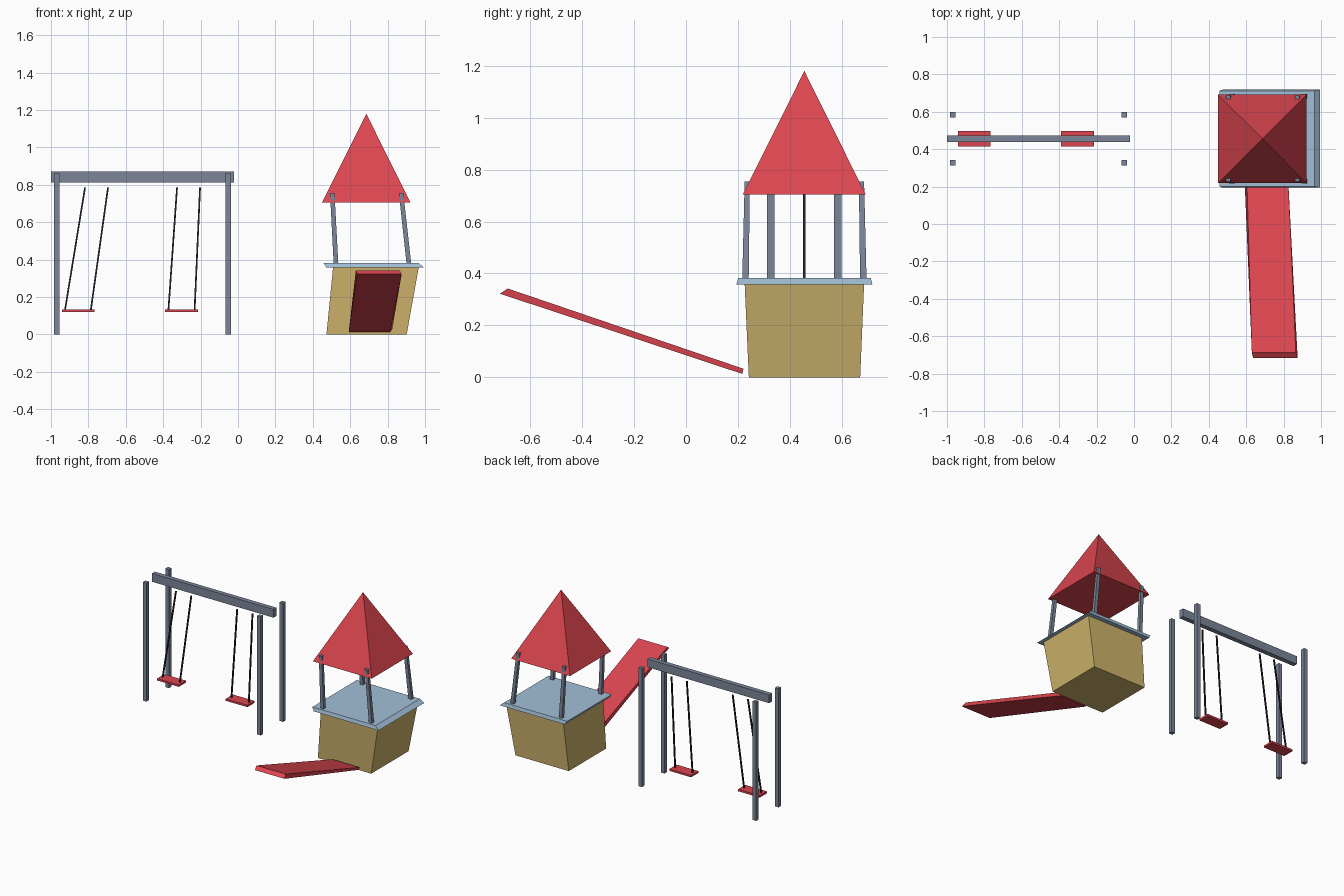
import bpy

if "Cube" in bpy.data.objects:
    bpy.data.objects.remove(bpy.data.objects["Cube"])

MID_Y = 0.456  # shared centre line of swing and tower


def material(name, rgb):
    m = bpy.data.materials.new(name)
    m.diffuse_color = (*rgb, 1)
    m.use_nodes = True
    m.node_tree.nodes["Principled BSDF"].inputs["Base Color"].default_value = m.diffuse_color
    return m


RED = material("red", (0.72, 0.06, 0.08))
TAN = material("tan", (0.62, 0.45, 0.15))
BLUE = material("pale_blue", (0.36, 0.52, 0.68))
SLATE = material("slate", (0.2, 0.24, 0.32))
DARK = material("dark_rope", (0.02, 0.02, 0.03))


def add_mesh(name, verts, faces, mat):
    mesh = bpy.data.meshes.new(name)
    mesh.from_pydata(verts, [], faces)
    mesh.materials.append(mat)
    obj = bpy.data.objects.new(name, mesh)
    bpy.context.collection.objects.link(obj)
    return obj


def rect(x0, x1, y0, y1, z):
    return [(x0, y0, z), (x1, y0, z), (x1, y1, z), (x0, y1, z)]


def square(x, y, z, w, d):
    return rect(x - w / 2, x + w / 2, y - d / 2, y + d / 2, z)


def loft(name, low, high, mat):
    """Closed solid between two four-cornered rings."""
    sides = [(i, (i + 1) % 4, (i + 1) % 4 + 4, i + 4) for i in range(4)]
    return add_mesh(name, low + high, [(3, 2, 1, 0), (4, 5, 6, 7)] + sides, mat)


# Swing frame: beam and four upright legs
loft("swing_beam", rect(-1.0, -0.022, MID_Y - 0.017, MID_Y + 0.017, 0.812),
     rect(-1.0, -0.022, MID_Y - 0.017, MID_Y + 0.017, 0.872), SLATE)
for x in (-0.97, -0.051):
    for side in (-1, 1):
        y = MID_Y + side * 0.129
        loft("swing_leg", square(x, y, 0, 0.029, 0.029),
             square(x, y, 0.862, 0.029, 0.029), SLATE)

# Seats, each hung on two slanted ropes (bottom x, top x)
for seat_x, ropes in ((-0.854, ((-0.925, -0.818), (-0.787, -0.695))),
                      (-0.302, ((-0.372, -0.326), (-0.232, -0.203)))):
    loft("swing_seat", square(seat_x, MID_Y, 0.119, 0.175, 0.083),
         square(seat_x, MID_Y, 0.133, 0.175, 0.083), RED)
    for x_low, x_high in ropes:
        loft("swing_rope", square(x_low, MID_Y, 0.13, 0.009, 0.009),
             square(x_high, MID_Y, 0.785, 0.009, 0.009), DARK)

# Tower: leaning flared base and overhanging platform
loft("tower_base", rect(0.473, 0.902, 0.242, 0.671, 0),
     rect(0.508, 0.966, 0.226, 0.686, 0.358), TAN)
loft("tower_platform", rect(0.473, 0.995, 0.194, 0.718, 0.357),
     rect(0.457, 0.965, 0.201, 0.712, 0.382), BLUE)

# Roof posts, converging upwards and poking through the roof
for side in (-1, 1):
    for x_low, x_high in ((0.524, 0.504), (0.914, 0.872)):
        loft("roof_post", square(x_low, MID_Y + side * 0.227, 0.375, 0.025, 0.025),
             square(x_high, MID_Y + side * 0.22, 0.755, 0.024, 0.02), SLATE)

# Pyramid roof, closed underneath
add_mesh("tower_roof", rect(0.449, 0.922, 0.219, 0.692, 0.705) + [(0.686, MID_Y, 1.18)],
         [(3, 2, 1, 0)] + [(i, (i + 1) % 4, 4) for i in range(4)], RED)

# Slide: slightly twisted slab, rising away from the tower
loft("slide",
     [(0.637, -0.717, 0.322), (0.875, -0.717, 0.322), (0.813, 0.217, 0.013), (0.592, 0.217, 0.013)],
     [(0.630, -0.687, 0.342), (0.865, -0.687, 0.342), (0.825, 0.221, 0.033), (0.604, 0.221, 0.033)], RED)
